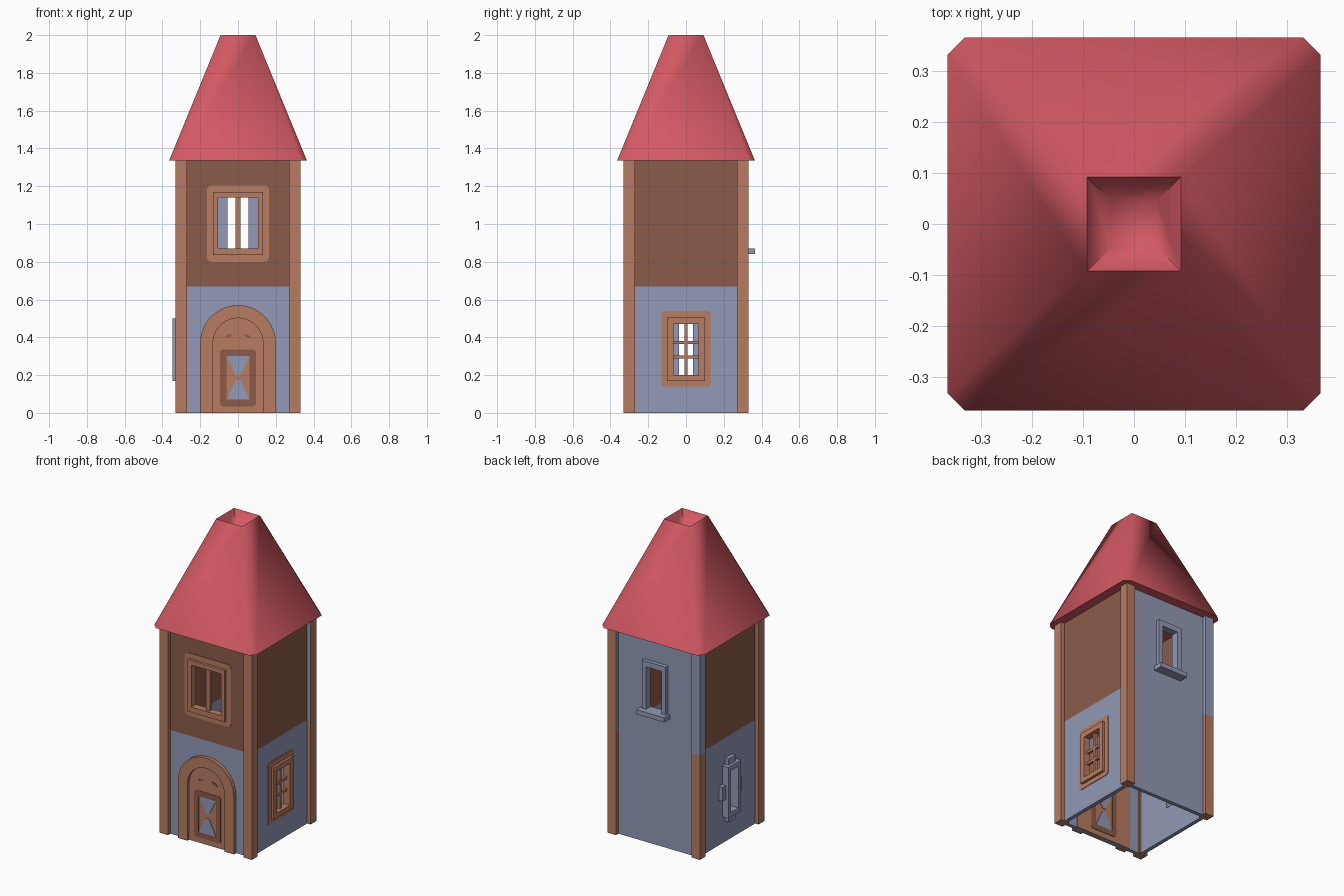
import bpy, bmesh, math
from mathutils import Matrix

if "Cube" in bpy.data.objects:
    bpy.data.objects.remove(bpy.data.objects["Cube"])


def mat(name, rgb):
    m = bpy.data.materials.new(name)
    m.diffuse_color = (*rgb, 1)
    m.use_nodes = True
    m.node_tree.nodes["Principled BSDF"].inputs["Base Color"].default_value = m.diffuse_color
    return m


RED = mat("roof red", (0.65, 0.10, 0.125))
GREY = mat("blue grey stone", (0.285, 0.32, 0.465))
TAN = mat("light wood", (0.48, 0.20, 0.12))
BROWN = mat("dark plaster", (0.26, 0.105, 0.068))

FRONT, RIGHT, BACK, LEFT = 0, 90, 180, 270
W0, W1 = 0.28, 0.305      # wall inner and outer distance from the axis
SPLIT, EAVE = 0.67, 1.34


def finish(name, bm, mats, side=0):
    bmesh.ops.remove_doubles(bm, verts=bm.verts, dist=1e-5)
    bmesh.ops.recalc_face_normals(bm, faces=bm.faces)
    bm.transform(Matrix.Rotation(math.radians(side), 4, 'Z'))
    me = bpy.data.meshes.new(name)
    bm.to_mesh(me)
    bm.free()
    for m in mats:
        me.materials.append(m)
    ob = bpy.data.objects.new(name, me)
    bpy.context.collection.objects.link(ob)
    return ob


def slab(name, side, pts, d0, d1, m):
    """Extrude a (u, z) outline between two distances from the axis."""
    bm = bmesh.new()
    a = [bm.verts.new((u, -d0, z)) for u, z in pts]
    b = [bm.verts.new((u, -d1, z)) for u, z in pts]
    bm.faces.new(a)
    bm.faces.new(b)
    for i in range(len(pts)):
        j = (i + 1) % len(pts)
        bm.faces.new((a[i], a[j], b[j], b[i]))
    return finish(name, bm, [m], side)


def ring(name, side, outer, inner, d0, d1, m):
    """Closed frame between two outlines with equal point counts."""
    bm = bmesh.new()
    loops = [[bm.verts.new((u, -d, z)) for u, z in p]
             for p, d in ((outer, d0), (outer, d1), (inner, d1), (inner, d0))]
    n = len(outer)
    for k in range(4):
        p, q = loops[k], loops[(k + 1) % 4]
        for i in range(n):
            j = (i + 1) % n
            bm.faces.new((p[i], p[j], q[j], q[i]))
    return finish(name, bm, [m], side)


def rect(w, z0, z1, c=0):
    return [(c - w, z0), (c + w, z0), (c + w, z1), (c - w, z1)]


def rounded(w, z0, z1, r, n=4):
    pts = []
    for k, (u, z) in enumerate(rect(w - r, z0 + r, z1 - r)):
        for i in range(n + 1):
            a = math.radians(180 + 90 * k + 90 * i / n)
            pts.append((u + r * math.cos(a), z + r * math.sin(a)))
    return pts


def arch(r, spring, n=20):
    return [(r, 0)] + [(r * math.cos(math.pi * i / n), spring + r * math.sin(math.pi * i / n))
                       for i in range(n + 1)] + [(-r, 0)]


# Walls: lower and upper band, each with or without a window hole
def wall(name, side, z0, z1, m, hole=None):
    o = rect(0.275, z0, z1)
    if hole:
        ring(name, side, o, rect(*hole), W0, W1, m)
    else:
        slab(name, side, o, W0, W1, m)


wall("front_wall_lower", FRONT, 0, SPLIT, GREY)
wall("front_wall_upper", FRONT, SPLIT, EAVE, BROWN, (0.115, 0.86, 1.15))
wall("right_wall_lower", RIGHT, 0, SPLIT, GREY, (0.08, 0.185, 0.485))
wall("right_wall_upper", RIGHT, SPLIT, EAVE, BROWN)
wall("left_wall_lower", LEFT, 0, SPLIT, GREY, (0.045, 0.195, 0.475))
wall("left_wall_upper", LEFT, SPLIT, EAVE, BROWN)
wall("back_wall", BACK, 0, EAVE, GREY, (0.06, 0.86, 1.15))

# Corner posts: the upper part of the back posts is partly stone
for sx in (-1, 1):
    for sy in (-1, 1):
        bm = bmesh.new()
        for z0, z1 in ((0, SPLIT), (SPLIT, EAVE)):
            t = Matrix.Translation((sx * 0.30, sy * 0.30, (z0 + z1) / 2))
            bmesh.ops.create_cube(bm, size=1, matrix=t @ Matrix.Diagonal((0.06, 0.06, z1 - z0, 1)))
        bm.normal_update()
        for f in bm.faces:
            high = f.calc_center_median().z > SPLIT + 0.01
            inward = f.normal.x < -0.5 or f.normal.y < -0.5
            f.material_index = int(sy > 0 and high and (sx < 0 or inward))
        finish(f"{'right' if sx > 0 else 'left'}_{'back' if sy > 0 else 'front'}_post", bm, [TAN, GREY])

# Front window: painted surround, frame, mullion
ring("front_window_surround", FRONT, rounded(0.165, 0.80, 1.205, 0.025),
     rounded(0.12, 0.85, 1.16, 0.004), W1 - 0.004, W1 + 0.004, TAN)
ring("front_window_frame", FRONT, rect(0.132, 0.835, 1.17), rect(0.105, 0.87, 1.14), W0, 0.325, TAN)
slab("front_window_mullion", FRONT, rect(0.014, 0.86, 1.15), 0.285, 0.308, TAN)

# Right window: painted surround, frame, glazing bars
ring("right_window_surround", RIGHT, rounded(0.13, 0.14, 0.54, 0.015),
     rounded(0.08, 0.19, 0.48, 0.004), W1 - 0.004, W1 + 0.004, TAN)
ring("right_window_frame", RIGHT, rect(0.10, 0.17, 0.505), rect(0.067, 0.20, 0.47), W0, 0.325, TAN)
slab("right_window_mullion", RIGHT, rect(0.009, 0.19, 0.48), 0.288, 0.306, TAN)
for z in (0.297, 0.373):
    slab("right_window_bar", RIGHT, rect(0.075, z - 0.008, z + 0.008), 0.289, 0.305, TAN)

# Left window: stone frame with a block on each side
ring("left_window_frame", LEFT, rect(0.065, 0.17, 0.50), rect(0.038, 0.20, 0.47), W0, 0.348, GREY)
for z0, z1 in ((0.13, 0.18), (0.49, 0.54)):
    slab("left_window_end_block", LEFT, rect(0.035, z0, z1), 0.30, 0.33, GREY)
for s in (-1, 1):
    slab("left_window_side_block", LEFT, rect(0.02, 0.29, 0.38, s * 0.08), 0.30, 0.33, GREY)

# Back window: stone frame and sill
ring("back_window_frame", BACK, rect(0.085, 0.85, 1.18), rect(0.056, 0.87, 1.145), W0, 0.33, GREY)
slab("back_window_sill", BACK, rect(0.10, 0.84, 0.87), 0.30, 0.365, GREY)

# Door: arched frame, leaf visible on both wall faces, painted panel
slab("door_frame", FRONT, arch(0.2, 0.37) + arch(0.132, 0.37)[::-1], 0.275, 0.328, TAN)
slab("door_leaf", FRONT, arch(0.135, 0.37), 0.275, 0.31, TAN)
for d, s in ((0.31, 1), (0.275, -1)):
    ring("door_panel_border", FRONT, rounded(0.095, 0.035, 0.335, 0.015),
         rounded(0.062, 0.07, 0.30, 0.003), d, d + s * 0.003, BROWN)
    for z in (0.07, 0.30):
        mid = 0.185 + (0.012 if z > 0.2 else -0.012)
        slab("door_panel_triangle", FRONT, [(-0.06, z), (0.06, z), (0.012, mid), (-0.012, mid)],
             d, d + s * 0.003, GREY)
    for k in (-1, 1):
        slab("door_mark", FRONT, [(k * 0.03, 0.42), (k * 0.06, 0.41), (k * 0.07, 0.395), (k * 0.04, 0.405)],
             d, d + s * 0.003, BROWN)


# Roof: chamfered square eave tapering to a square top with a sunken well
def square(h, c, z):
    return [(h, c - h, z), (h, h - c, z), (h - c, h, z), (c - h, h, z),
            (-h, h - c, z), (-h, c - h, z), (c - h, -h, z), (h - c, -h, z)]


bm = bmesh.new()
loops = [[bm.verts.new(p) for p in square(h, c, z)]
         for h, c, z in ((0.365, 0.033, 1.335), (0.0925, 0, 2.0), (0.046, 0, 1.92))]
for p, q in zip(loops, loops[1:]):
    for i in range(8):
        j = (i + 1) % 8
        bm.faces.new((p[i], p[j], q[j], q[i]))
bm.faces.new(loops[0])
bm.faces.new(loops[-1])
roof = finish("roof", bm, [RED])
for p in roof.data.polygons:
    p.use_smooth = True
roof.data.set_sharp_from_angle(angle=math.radians(65))
